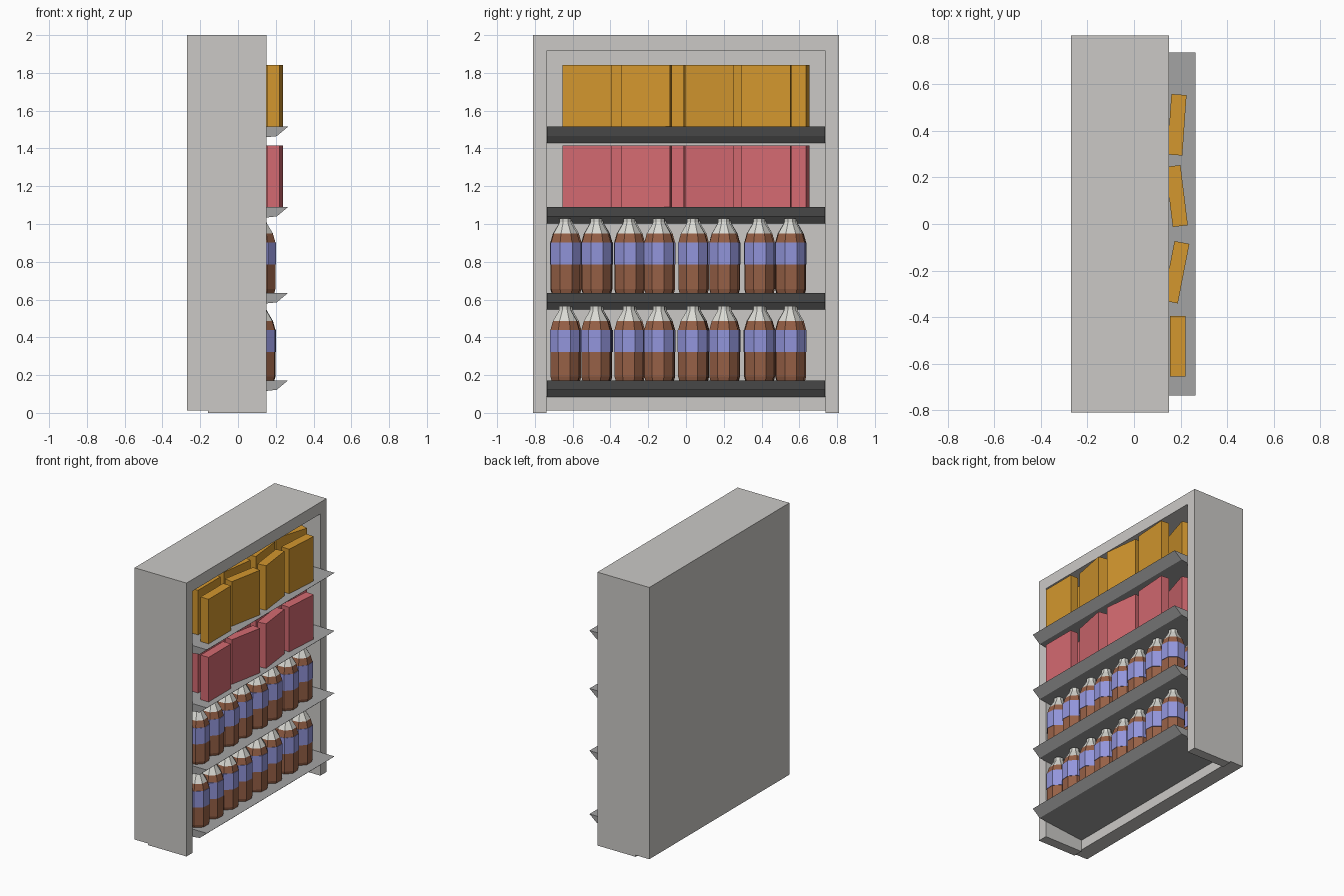
import bpy, bmesh, math, random
from mathutils import Matrix

if "Cube" in bpy.data.objects:
    bpy.data.objects.remove(bpy.data.objects["Cube"])

random.seed(4)


def material(name, r, g, b):
    lin = [((c / 255 + 0.055) / 1.055) ** 2.4 for c in (r, g, b)]
    m = bpy.data.materials.new(name)
    m.diffuse_color = (*lin, 1)
    m.use_nodes = True
    m.node_tree.nodes["Principled BSDF"].inputs["Base Color"].default_value = m.diffuse_color
    return m


CABINET = material("light_grey_cabinet", 203, 201, 198)
SHELF = material("mid_grey_shelf", 163, 163, 163)
ORANGE = material("orange_box", 211, 151, 46)
RED = material("red_box", 212, 106, 113)
BROWN = material("brown_drink", 150, 96, 70)
LABEL = material("lilac_label", 146, 149, 219)
GLASS = material("clear_white_glass", 218, 218, 212)


def finish(name, bm, mats):
    bmesh.ops.recalc_face_normals(bm, faces=bm.faces)
    me = bpy.data.meshes.new(name)
    bm.to_mesh(me)
    bm.free()
    for m in mats:
        me.materials.append(m)
    ob = bpy.data.objects.new(name, me)
    bpy.context.collection.objects.link(ob)
    return ob


def prism(name, points, vec, mat):
    """Extrude a flat outline along vec."""
    bm = bmesh.new()
    face = bm.faces.new([bm.verts.new(p) for p in points])
    new = bmesh.ops.extrude_face_region(bm, geom=[face])["geom"]
    bmesh.ops.translate(bm, vec=vec, verts=[v for v in new if isinstance(v, bmesh.types.BMVert)])
    return finish(name, bm, [mat])


def box(name, centre, size, angle, mat):
    bm = bmesh.new()
    bmesh.ops.create_cube(bm, size=1, matrix=Matrix.Diagonal((*size, 1)))
    ob = finish(name, bm, [mat])
    ob.location = centre
    ob.rotation_euler.z = math.radians(angle)
    return ob


# Cabinet: open-bottomed arch of two sides and a top, closed by a thick back
arch = [(-0.81, 0), (-0.81, 2), (0.81, 2), (0.81, 0),
        (0.738, 0), (0.738, 1.915), (-0.738, 1.915), (-0.738, 0)]
prism("cabinet_sides_and_top", [(-0.16, y, z) for y, z in arch], (0.31, 0, 0), CABINET)
box("cabinet_back", (-0.215, 0, 1.006), (0.11, 1.62, 1.988), 0, CABINET)

# Shelves: wedge section with an undercut front lip
SHELF_TOPS = (0.172, 0.635, 1.09, 1.515)
for i, top in enumerate(SHELF_TOPS):
    section = [(-0.16, top), (0.265, top), (0.205, top - 0.05), (-0.16, top - 0.087)]
    prism(f"shelf_{i + 1}", [(x, -0.737, z) for x, z in section], (0, 1.474, 0), SHELF)

# Upright packets on the top two shelves: x, y, turn
PACKETS = [(0.188, -0.525, 0), (0.181, -0.207, -11), (0.183, 0.12, 7), (0.184, 0.426, -4),
           (0.05, -0.45, 0), (0.046, -0.115, -8), (0.046, 0.2, 6), (0.046, 0.52, -17)]
for top, mat, word in ((SHELF_TOPS[2], RED, "red"), (SHELF_TOPS[3], ORANGE, "orange")):
    for i, (x, y, turn) in enumerate(PACKETS):
        box(f"{word}_packet_{i + 1}", (x, y, top + 0.163), (0.065, 0.26, 0.326), turn, mat)

# Bottle: eight-sided turned profile (radius, height), coloured by height band
PROFILE = [(0.076, 0), (0.082, 0.02), (0.082, 0.15), (0.085, 0.15), (0.085, 0.268),
           (0.082, 0.268), (0.068, 0.315), (0.037, 0.365), (0.033, 0.375), (0.033, 0.393)]
SIDES = 8


def bottle_mesh():
    bm = bmesh.new()
    rings = []
    for r, z in PROFILE:
        rings.append([bm.verts.new((r * math.cos(a), r * math.sin(a), z))
                      for a in (math.tau * (k + 0.5) / SIDES for k in range(SIDES))])
    for lo, hi in zip(rings, rings[1:]):
        for k in range(SIDES):
            n = (k + 1) % SIDES
            bm.faces.new((lo[k], lo[n], hi[n], hi[k]))
    bm.faces.new(rings[0][::-1])
    bm.faces.new(rings[-1])
    for f in bm.faces:
        z = f.calc_center_median().z
        f.material_index = 2 if z > 0.315 else 1 if 0.149 < z < 0.2685 else 0
    return bm


first = finish("bottle", bottle_mesh(), [BROWN, LABEL, GLASS])
mesh = first.data
bpy.data.objects.remove(first)

# Two rows of bottles on each of the lower shelves
BOTTLE_Y = (-0.64, -0.476, -0.302, -0.143, 0.037, 0.2, 0.386, 0.55)
for s in range(2):
    for row, x in enumerate((0.12, -0.06)):
        for i, y in enumerate(BOTTLE_Y):
            ob = bpy.data.objects.new(f"bottle_{s + 1}_{row + 1}_{i + 1}", mesh)
            ob.location = (x, y + 0.008 * row, SHELF_TOPS[s])
            ob.rotation_euler.z = math.radians(random.uniform(-6, 6))
            bpy.context.collection.objects.link(ob)
